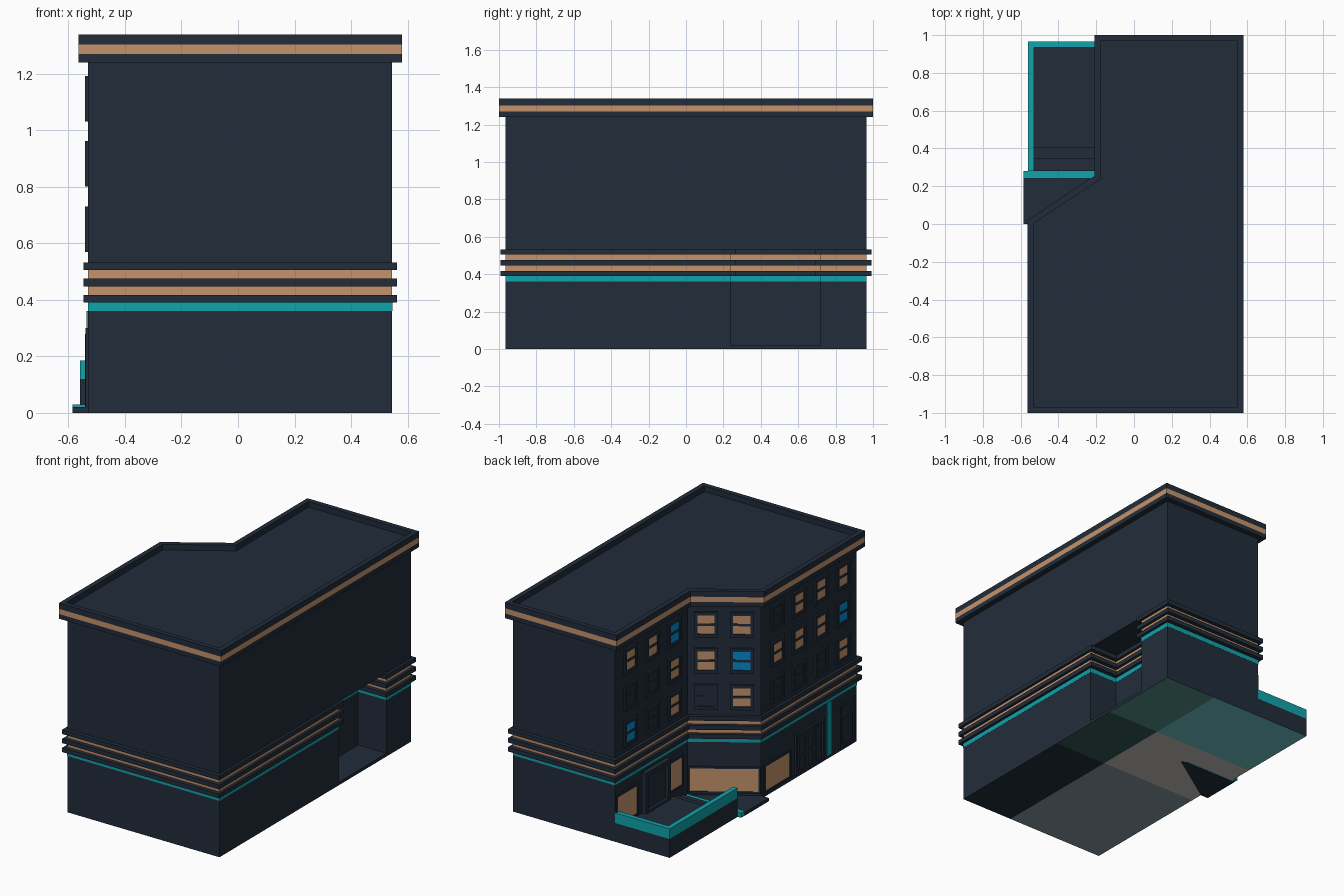
import bpy, bmesh, math
from mathutils import Matrix, Vector

if "Cube" in bpy.data.objects:
    bpy.data.objects.remove(bpy.data.objects["Cube"])


def lin(c):
    c /= 255
    return c / 12.92 if c < 0.04045 else ((c + 0.055) / 1.055) ** 2.4


PALETTE = {
    "navy": (33, 44, 58), "bronze": (197, 148, 108), "teal": (16, 163, 170),
    "blue": (2, 142, 205), "green": (80, 142, 130), "dark_green": (48, 87, 82),
    "pale_teal": (106, 192, 196), "warm_grey": (198, 192, 186), "slate": (130, 152, 163),
}
NAMES = list(PALETTE)
MATS = []
for n, rgb in PALETTE.items():
    m = bpy.data.materials.new(n)
    m.diffuse_color = (*[lin(c) for c in rgb], 1)
    m.use_nodes = True
    m.node_tree.nodes["Principled BSDF"].inputs["Base Color"].default_value = m.diffuse_color
    MATS.append(m)


def finish(name, bm):
    bmesh.ops.recalc_face_normals(bm, faces=bm.faces)
    me = bpy.data.meshes.new(name)
    bm.to_mesh(me)
    bm.free()
    for m in MATS:
        me.materials.append(m)
    ob = bpy.data.objects.new(name, me)
    bpy.context.collection.objects.link(ob)
    return ob


def add_prism(bm, pts, z0, z1, mat="navy"):
    f = bm.faces.new([bm.verts.new((x, y, z0)) for x, y in pts])
    r = bmesh.ops.extrude_face_region(bm, geom=[f], use_keep_orig=True)["geom"]
    bmesh.ops.translate(bm, vec=(0, 0, z1 - z0),
                        verts=[v for v in r if isinstance(v, bmesh.types.BMVert)])
    for v in bm.verts:
        for g in v.link_faces:
            if not g.tag:
                g.material_index = NAMES.index(mat)
    for g in bm.faces:
        g.tag = True


def prism(name, pts, z0, z1, mat="navy"):
    bm = bmesh.new()
    add_prism(bm, pts, z0, z1, mat)
    return finish(name, bm)


def rect(x0, x1, y0, y1):
    return [(x0, y0), (x1, y0), (x1, y1), (x0, y1)]


# Footprint corners: x, y, and outward direction for overhangs
FRONT = [(-.53, -.965, -1, -1), (.545, -.965, 1, -1)]
NOTCH = [(.545, .24, 1, 1), (.345, .24, 1, 1), (.345, .72, 1, -1), (.545, .72, 1, -1)]
BACK = [(.545, .965, 1, 1), (-.175, .965, -1, 1), (-.175, .235, -1, .54), (-.53, 0, -1, .54)]


def plan(ox=0, oy=0, notch=False):
    return [(x + a * ox, y + b * oy)
            for x, y, a, b in FRONT + (NOTCH if notch else []) + BACK]


# Base slab with a patchwork underside
bm = bmesh.new()
add_prism(bm, [(-.53, -.965), (.545, -.965), (.545, .965), (-.56, .965),
               (-.56, .26), (-.21, .26), (-.175, .235), (-.53, 0)], 0, .02)
for co, no in (((.17, 0, 0), (1, 0, 0)), ((0, .42, 0), (0, 1, 0)), ((0, -.08, 0), (0, 1, 0))):
    bmesh.ops.bisect_plane(bm, geom=bm.verts[:] + bm.edges[:] + bm.faces[:],
                           plane_co=co, plane_no=no)
for f in bm.faces:
    c = f.calc_center_median()
    if c.z < .001:
        row = 0 if c.y > .42 else 1 if c.y > -.08 else 2
        pair = (("green", "pale_teal"), ("dark_green", "warm_grey"), ("navy", "slate"))[row]
        f.material_index = NAMES.index(pair[c.x < .17])
finish("base_slab", bm)

# Main volumes: ground floor with a side alcove, full upper floors
prism("ground_floor", plan(notch=True), .02, .36)
prism("teal_band", plan(.001, .001, True), .36, .39, "teal")
for i, z in enumerate((.39, .447, .505)):
    prism(f"ledge_{i}", plan(.017, .027, True), z, z + .028)
for i, z in enumerate((.418, .475)):
    prism(f"bronze_band_{i}", plan(0, 0, True), z, z + .03, "bronze")
prism("upper_floors", plan(), .533, 1.24)

# Roof cornice and parapet
prism("cornice_lower", plan(.035, .035), 1.24, 1.27)
prism("cornice_bronze", plan(.035, .035), 1.27, 1.303, "bronze")
bm = bmesh.new()
rings = [[bm.verts.new((x, y, z)) for x, y in plan(o, o)]
         for o, z in ((.035, 1.303), (.035, 1.34), (0.003, 1.34), (0.003, 1.304))]
for a, b in zip(rings, rings[1:]):
    for i in range(len(a)):
        j = (i + 1) % len(a)
        bm.faces.new((a[i], a[j], b[j], b[i]))
bm.faces.new(rings[3])
finish("parapet_and_roof", bm)

# Raised patio, steps, low walls and corner entrance slab
prism("patio_floor", rect(-.54, -.17, .405, .95), .02, .08)
prism("upper_step", rect(-.54, -.17, .345, .405), .02, .06)
prism("lower_step", rect(-.54, -.17, .28, .345), .02, .04)
L_WALL = [(-.56, .28), (-.53, .28), (-.53, .935), (-.175, .935), (-.175, .965), (-.56, .965)]
prism("patio_wall", L_WALL, .02, .12)
prism("patio_wall_cap", L_WALL, .12, .185, "teal")
prism("entrance_slab", [(-.585, 0), (-.53, 0), (-.175, .235), (-.2, .25), (-.585, .25)], -0.0, .021)
prism("entrance_curb", rect(-.585, -.18, .24, .28), .001, .03, "teal")

# Facade walls: start and end points; details sit at a distance along them
WING = ((-.175, .965), (-.175, .235))
CORNER = ((-.175, .235), (-.53, 0))
STREET = ((-.53, 0), (-.53, -.965))


def wall_boxes(name, wall, s, boxes):
    """boxes: (offset along, z centre, width, height, depth, colour)"""
    a, b = Vector(wall[0]), Vector(wall[1])
    d = b - a
    place = Matrix.Translation((a.x, a.y, 0)) @ Matrix.Rotation(math.atan2(d.y, d.x), 4, 'Z')
    bm = bmesh.new()
    for u, z, w, h, dep, mat in boxes:
        r = bmesh.ops.create_cube(bm, size=1, matrix=place
                                  @ Matrix.Translation((s + u, .002 - dep / 2, z))
                                  @ Matrix.Diagonal((w, dep, h, 1)))
        for v in r["verts"]:
            for f in v.link_faces:
                f.material_index = NAMES.index(mat)
    finish(name, bm)


def frame(w, z, h, t, dep):
    return [(e * (w - t) / 2, z, t, h, dep, "navy") for e in (-1, 1)] + \
           [(0, z + e * (h - t) / 2, w - 2 * t, t, dep, "navy") for e in (-1, 1)]


# Sash windows, top row first: b bronze, u blue, n dark
COLOUR = {"b": "bronze", "u": "blue", "n": "navy"}
ROWS = (1.112, .882, .65)
COLUMNS = [(WING, .149, "bnu", .13), (WING, .371, "bnn", .13), (WING, .593, "ubb", .13),
           (CORNER, .107, "bbn", .14), (CORNER, .315, "bub", .14),
           (STREET, .16, "nbn", .13), (STREET, .375, "bbn", .13),
           (STREET, .6, "bbn", .13), (STREET, .82, "bub", .13)]
for k, (wall, s, code, w) in enumerate(COLUMNS):
    for r, (z, c) in enumerate(zip(ROWS, code)):
        parts = frame(w, z, .16, .02, .014)
        parts.append((0, z, w - .04, .014, .011, "navy"))
        parts += [(0, z + e * .033, w - .04, .053, .007, COLOUR[c]) for e in (-1, 1)]
        wall_boxes(f"window_{k}_{r}", wall, s, parts)

# Shop windows
for k, (wall, s, z, w, h) in enumerate([(WING, .115, .19, .2, .18), (WING, .595, .2, .15, .18),
                                        (CORNER, .213, .12, .4, .15), (STREET, .16, .115, .25, .16)]):
    wall_boxes(f"shop_window_{k}", wall, s,
               frame(w + .02, z, h + .02, .012, .01) + [(0, z, w, h, .006, "bronze")])

# Doors: patio vestibule, panelled double door, service door
wall_boxes("patio_door", WING, .395, frame(.25, .205, .27, .025, .032)
           + [(0, .205, .2, .22, .012, "navy")])
panels = [(u, z, .055, h, .012, "navy") for u in (-.085, 0, .085) for z, h in ((.08, .08), (.19, .1))]
wall_boxes("double_door", STREET, .485, frame(.29, .15, .26, .018, .014) + panels)
wall_boxes("service_door", STREET, .865, frame(.16, .16, .28, .018, .012)
           + [(0, .12, .1, .16, .008, "navy")])

# Vertical teal strip rising to the band
wall_boxes("teal_strip", STREET, .685, [(0, .19, .045, .34, .009, "teal")])
